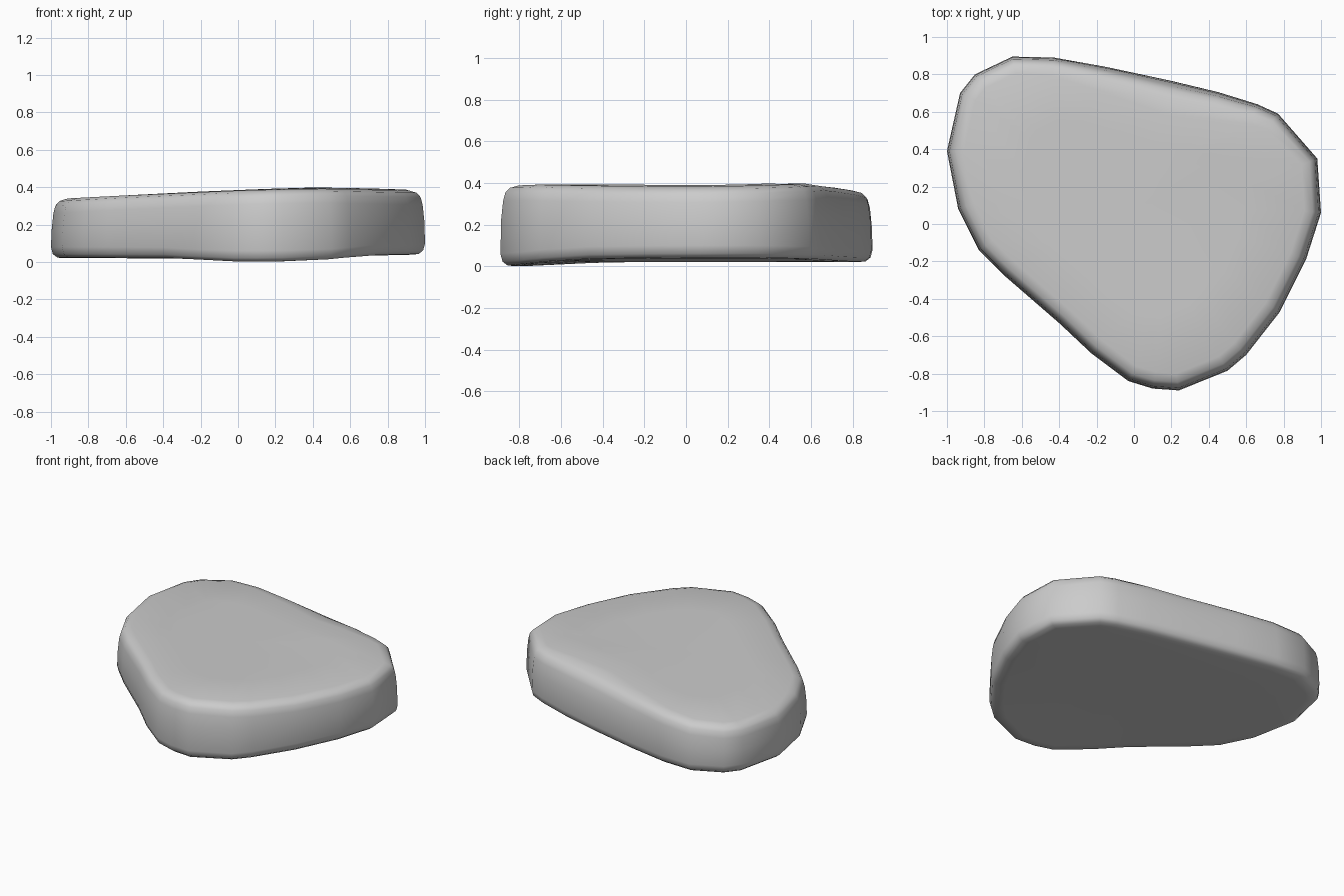
import bpy, bmesh
from math import exp
from mathutils import Vector

if "Cube" in bpy.data.objects:
    bpy.data.objects.remove(bpy.data.objects["Cube"])

# Outline of the stone seen from above, counter-clockwise
outline = [Vector(p) for p in [
    (-0.65, 0.895), (-0.85, 0.80), (-0.93, 0.70), (-1.0, 0.39), (-0.94, 0.08),
    (-0.83, -0.14), (-0.70, -0.27), (-0.40, -0.53), (-0.23, -0.69), (-0.03, -0.84),
    (0.10, -0.88), (0.24, -0.89), (0.50, -0.785), (0.60, -0.70), (0.78, -0.47),
    (0.92, -0.19), (1.0, 0.06), (0.98, 0.35), (0.77, 0.59), (0.66, 0.64),
    (0.45, 0.705), (0.20, 0.765), (-0.15, 0.84), (-0.43, 0.89)]]
n = len(outline)
centre = Vector((0.0, 0.08))


def lerp(x, table):
    for (x0, z0), (x1, z1) in zip(table, table[1:]):
        if x <= x1:
            return z0 + (z1 - z0) * (x - x0) / (x1 - x0)
    return table[-1][1]


def top_z(p):
    return lerp(p.x, [(-1.0, 0.335), (-0.6, 0.356), (0.0, 0.382),
                      (0.4, 0.393), (1.0, 0.38)]) + 0.01 * max(0, p.y) * max(0, p.x + 0.6)


def bottom_z(p):
    return 0.02 + 0.02 * max(p.x, 0) - 0.024 * exp(-((p.y + 0.87) / 0.22) ** 2)


def inset(i, d):
    # move an outline point inward along its normal
    a, b, c = outline[i - 1], outline[i], outline[(i + 1) % n]
    t = ((b - a).normalized() + (c - b).normalized()).normalized()
    return b + Vector((-t.y, t.x)) * d


bm = bmesh.new()
rings = []


def add_ring(d, scale, height, upper):
    ring = []
    for i in range(n):
        p = outline[i]
        # the upper rim leans in along the back
        lean = 1 + 1.0 * exp(-((p.x - 0.2) / 0.4) ** 2) * (p.y > 0.5) if upper else 1
        q = centre + (inset(i, d * lean) - centre) * scale
        z = top_z(q) - height if upper else max(0, bottom_z(q)) + height
        ring.append(bm.verts.new((q.x, q.y, z)))
    rings.append(ring)


# Underside, rounded lower edge, side wall, rounded upper edge, top
for s in (0.3, 0.65):
    add_ring(0.09, s, 0, False)
for d, h in ((0.09, 0), (0.035, 0.003), (0.01, 0.022), (0.0, 0.06)):
    add_ring(d, 1, h, False)
for d, h in ((0.004, 0.16), (0.013, 0.075), (0.024, 0.035), (0.045, 0.012), (0.09, 0.0)):
    add_ring(d, 1, h, True)
for s in (0.65, 0.3):
    add_ring(0.09, s, 0, True)

for lo, hi in zip(rings, rings[1:]):
    for i in range(n):
        j = (i + 1) % n
        bm.faces.new((lo[i], lo[j], hi[j], hi[i]))

# Centre points close both caps
for ring, z in ((rings[0], bottom_z(centre)), (rings[-1], top_z(centre))):
    v = bm.verts.new((centre.x, centre.y, z))
    for i in range(n):
        bm.faces.new((ring[i], ring[(i + 1) % n], v))

bmesh.ops.recalc_face_normals(bm, faces=bm.faces)
for f in bm.faces:
    f.smooth = True
mesh = bpy.data.meshes.new("flat_stone")
bm.to_mesh(mesh)
bm.free()
stone = bpy.data.objects.new("flat_stone", mesh)
bpy.context.collection.objects.link(stone)
